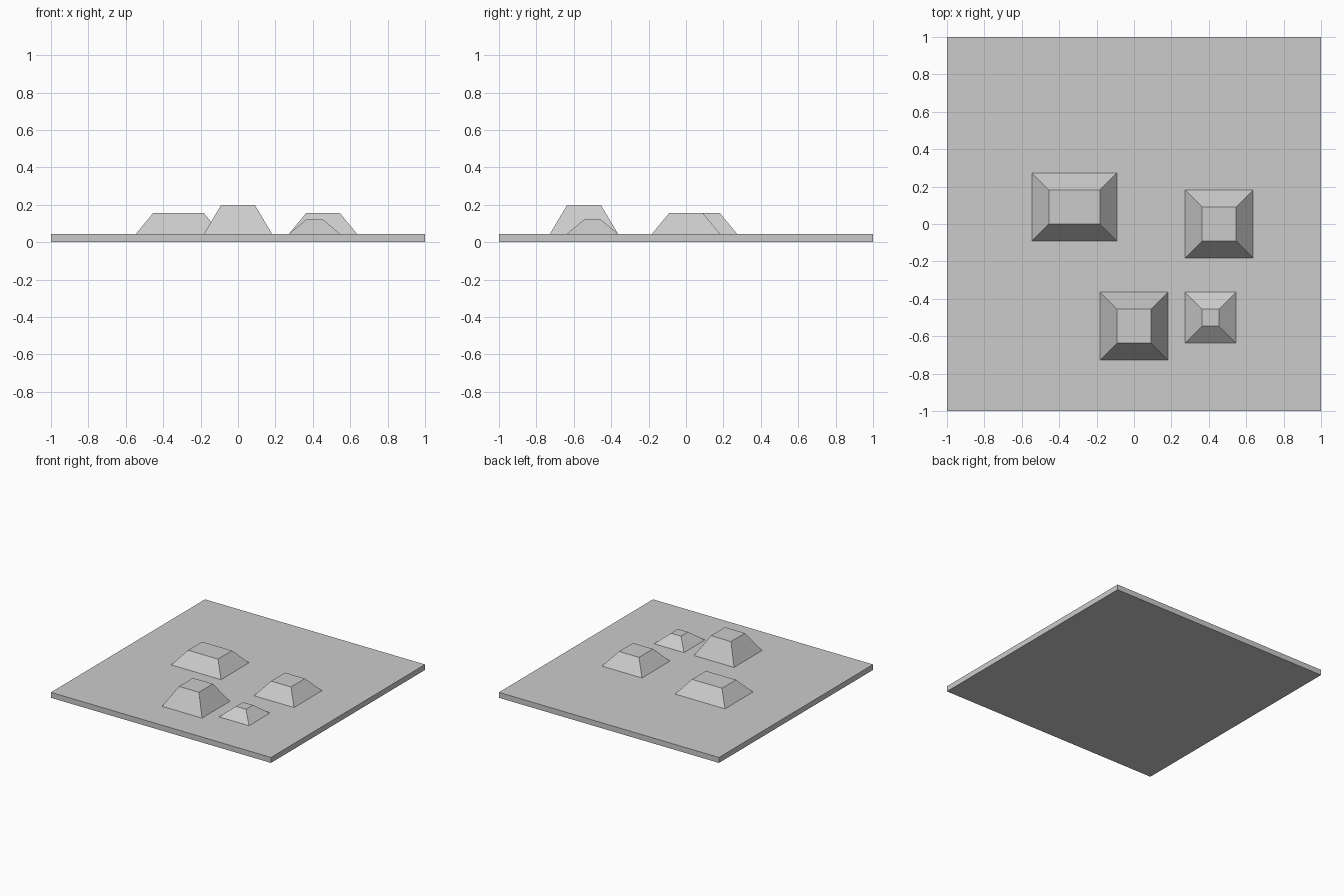
import bpy
import bmesh

if "Cube" in bpy.data.objects:
    bpy.data.objects.remove(bpy.data.objects["Cube"])

U = 1 / 11        # layout module
TOP = 0.045       # upper face of the base plate
SINK = 0.02       # how far each mound reaches into the plate


def frustum(name, x0, x1, y0, y1, z0, z1, inset):
    """Box whose top is inset equally on all four sides."""
    bm = bmesh.new()
    bmesh.ops.create_cube(bm, size=1)
    for v in bm.verts:
        up = v.co.z > 0
        d = inset if up else 0
        v.co = (x1 - d if v.co.x > 0 else x0 + d,
                y1 - d if v.co.y > 0 else y0 + d,
                z1 if up else z0)
    mesh = bpy.data.meshes.new(name)
    bm.to_mesh(mesh)
    bm.free()
    obj = bpy.data.objects.new(name, mesh)
    bpy.context.collection.objects.link(obj)
    return obj


# Flat square base
plate = frustum("base_plate", -1, 1, -1, 1, 0, TOP, 0)

# Mounds: footprint in modules (x0, x1, y0, y1) and summit height
mounds = {
    "wide_mound": (-6, -1, -1, 3, 0.155),
    "right_mound": (3, 7, -2, 2, 0.155),
    "tall_mound": (-2, 2, -8, -4, 0.198),
    "small_mound": (3, 6, -7, -4, 0.121),
}
for name, (x0, x1, y0, y1, z) in mounds.items():
    # continue the slope down into the plate, then fuse with it
    grow = U * SINK / (z - TOP)
    mound = frustum(name, x0 * U - grow, x1 * U + grow,
                    y0 * U - grow, y1 * U + grow, TOP - SINK, z, U + grow)
    mod = plate.modifiers.new("fuse_" + name, 'BOOLEAN')
    mod.operation = 'UNION'
    mod.solver = 'EXACT'
    mod.object = mound
    mound.hide_render = True
